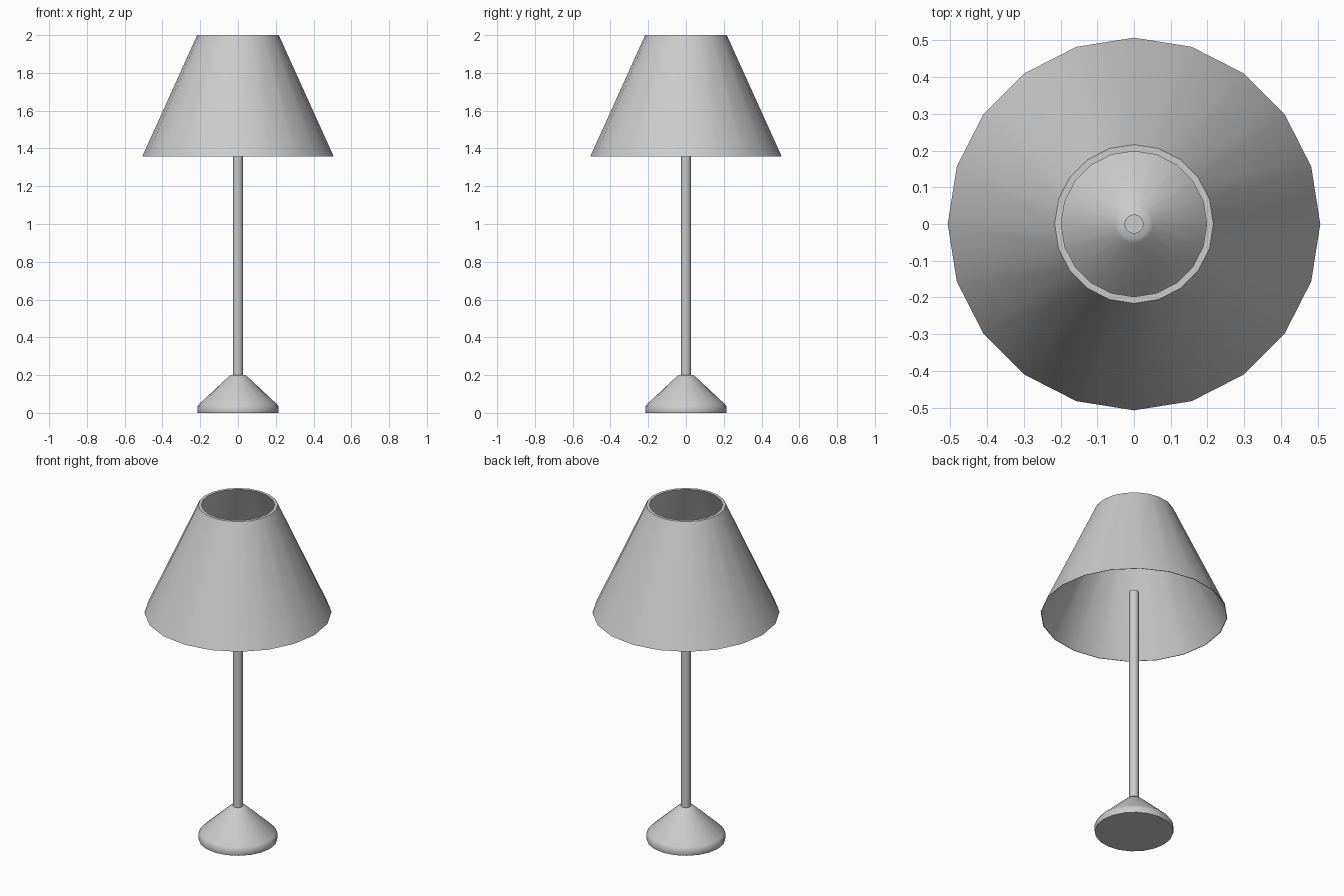
import bpy, bmesh
from math import cos, sin, pi, radians

if "Cube" in bpy.data.objects:
    bpy.data.objects.remove(bpy.data.objects["Cube"])

SIDES = 20


def lathe(name, profile, closed=False):
    """Spin (radius, z) points around z; open profiles get end caps."""
    bm = bmesh.new()
    rings = [[bm.verts.new((r * cos(2 * pi * i / SIDES), r * sin(2 * pi * i / SIDES), z))
              for i in range(SIDES)] for r, z in profile]
    pairs = list(zip(rings, rings[1:]))
    if closed:
        pairs.append((rings[-1], rings[0]))
    else:
        bm.faces.new(rings[0])
        bm.faces.new(rings[-1])
    for a, b in pairs:
        for i in range(SIDES):
            j = (i + 1) % SIDES
            bm.faces.new((a[i], a[j], b[j], b[i]))
    bmesh.ops.recalc_face_normals(bm, faces=bm.faces)
    mesh = bpy.data.meshes.new(name)
    bm.to_mesh(mesh)
    bm.free()
    obj = bpy.data.objects.new(name, mesh)
    bpy.context.collection.objects.link(obj)
    bpy.ops.object.select_all(action='DESELECT')
    obj.select_set(True)
    bpy.context.view_layer.objects.active = obj
    bpy.ops.object.shade_smooth_by_angle(angle=radians(50))
    return obj


# Weighted conical foot with a small softened top
lathe("base", [(0.213, 0), (0.215, 0.008), (0.215, 0.033), (0.205, 0.047),
               (0.052, 0.19), (0.04, 0.2)])

# Stem ending inside the shade
lathe("pole", [(0.026, 0.18), (0.026, 1.5)])

# Open shade: thick at the top rim, thinning to an edge at the bottom
lathe("lampshade", [(0.507, 1.357), (0.216, 2.0), (0.198, 2.0), (0.504, 1.357)], closed=True)
